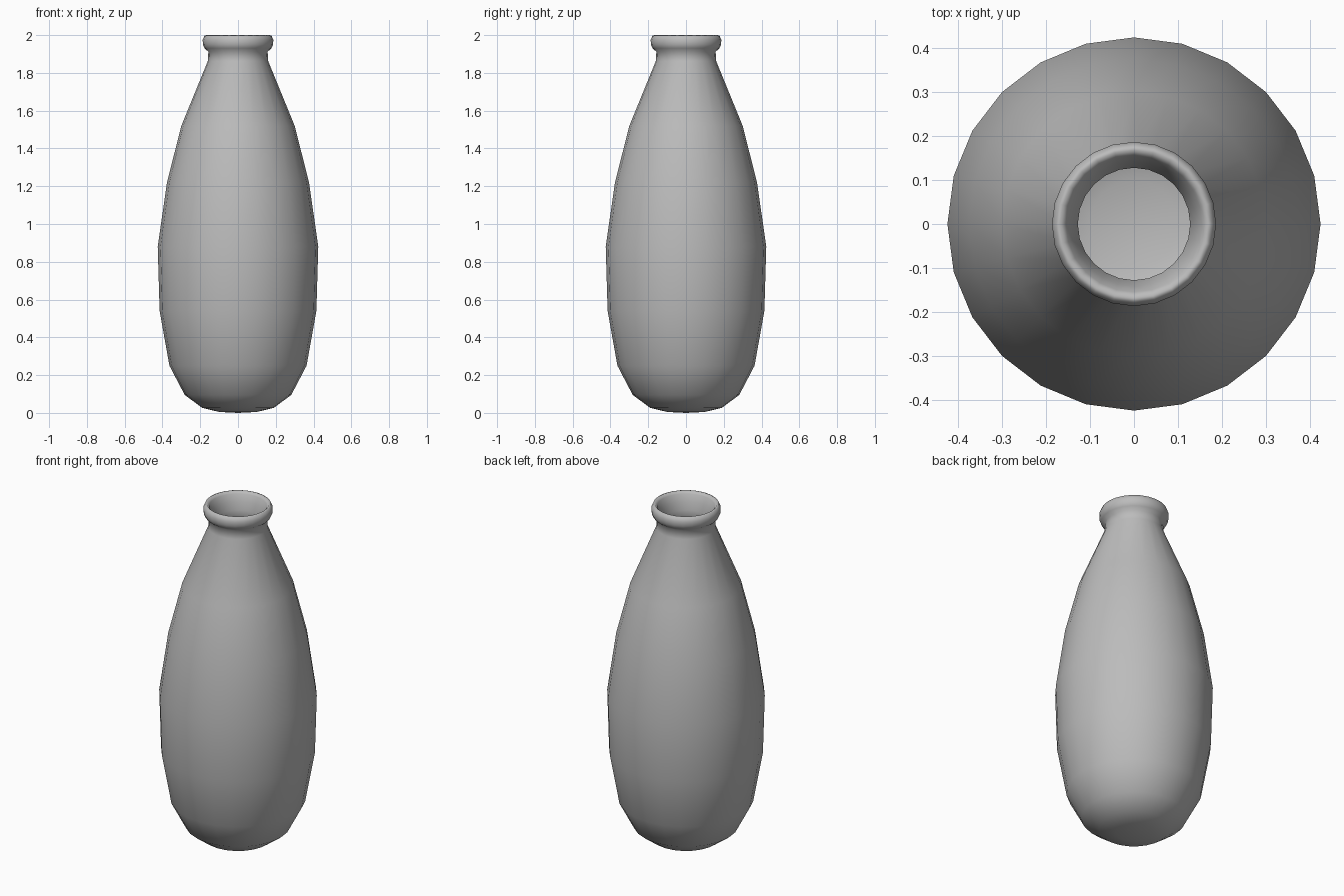
import bpy, bmesh, math

cube = bpy.data.objects.get("Cube")
if cube:
    bpy.data.objects.remove(cube, do_unlink=True)

SIDES = 24

# Glazed grey clay
clay = bpy.data.materials.new("grey_clay")
clay.use_nodes = True
clay.diffuse_color = (0.5, 0.5, 0.5, 1)
clay.node_tree.nodes["Principled BSDF"].inputs["Base Color"].default_value = clay.diffuse_color


def lathe(name, profile):
    """Revolve a (radius, height) profile about z; zero radius makes a pole."""
    bm = bmesh.new()
    rings = []
    for r, z in profile:
        count = SIDES if r > 0 else 1
        rings.append([bm.verts.new((r * math.cos(math.tau * i / SIDES),
                                    r * math.sin(math.tau * i / SIDES), z))
                      for i in range(count)])
    for a, b in zip(rings, rings[1:]):
        for i in range(SIDES):
            j = (i + 1) % SIDES
            corners = [a[i % len(a)], a[j % len(a)], b[j % len(b)], b[i % len(b)]]
            bm.faces.new(list(dict.fromkeys(corners)))
    bmesh.ops.recalc_face_normals(bm, faces=bm.faces)
    for face in bm.faces:
        face.smooth = True
    mesh = bpy.data.meshes.new(name)
    bm.to_mesh(mesh)
    bm.free()
    mesh.materials.append(clay)
    obj = bpy.data.objects.new(name, mesh)
    bpy.context.collection.objects.link(obj)
    return obj


# Outer skin from the base up to the neck
outside = [(0, 0), (0.1, 0.005), (0.19, 0.027), (0.282, 0.095), (0.363, 0.25),
           (0.415, 0.54), (0.425, 0.88), (0.376, 1.22), (0.3, 1.52),
           (0.16, 1.862), (0.157, 1.912)]
# Rolled lip
lip = [(0.177, 1.93), (0.186, 1.95), (0.187, 1.975), (0.178, 1.996),
       (0.168, 2.0), (0.155, 1.985), (0.142, 1.945)]
# Hollow interior from the neck down to the floor
inside = [(0.128, 1.9), (0.128, 1.86), (0.268, 1.51), (0.343, 1.21),
          (0.388, 0.88), (0.38, 0.54), (0.332, 0.265), (0.26, 0.125),
          (0.175, 0.06), (0.1, 0.038), (0, 0.034)]

lathe("vase", outside + lip + inside)
